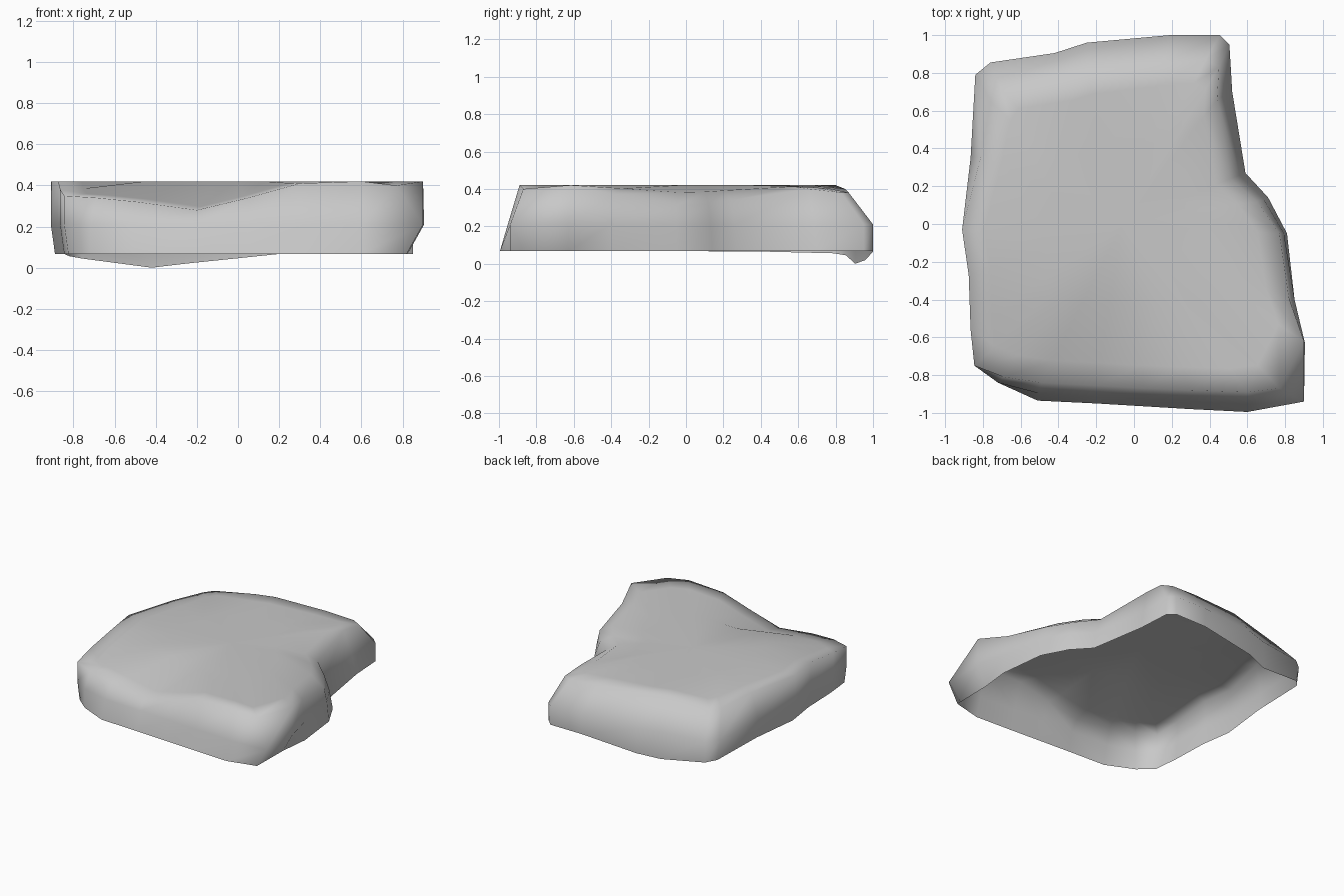
import bpy
import bmesh
import math
from mathutils import Vector

cube = bpy.data.objects.get("Cube")
if cube:
    bpy.data.objects.remove(cube, do_unlink=True)

TOP = 0.42
CENTRE = Vector((-0.06, 0.0))

# Slab outline, anticlockwise: widest point of the wall, then upper edge
OUTLINE = [
    ((0.9, -0.94), (0.77, -0.87, 0.4)),
    ((0.905, -0.63), (0.9, -0.62, TOP)),
    ((0.85, -0.4), (0.82, -0.39, 0.37)),
    ((0.81, -0.05), (0.77, -0.05, 0.31)),
    ((0.71, 0.14), (0.65, 0.12, 0.32)),
    ((0.59, 0.27), (0.51, 0.24, 0.34)),
    ((0.52, 0.7), (0.44, 0.66, 0.4)),
    ((0.505, 0.95), (0.45, 0.83, 0.38)),
    ((0.455, 1.0), (0.38, 0.87, 0.38)),
    ((0.19, 1.0), (0.16, 0.85, 0.4)),
    ((-0.25, 0.96), (-0.24, 0.8, TOP)),
    ((-0.42, 0.905), (-0.38, 0.76, TOP)),
    ((-0.76, 0.855), (-0.7, 0.71, 0.38)),
    ((-0.84, 0.79), (-0.75, 0.64, 0.38)),
    ((-0.865, 0.35), (-0.81, 0.36, 0.41)),
    ((-0.91, -0.03), (-0.91, -0.03, TOP)),
    ((-0.875, -0.27), (-0.875, -0.27, TOP)),
    ((-0.865, -0.56), (-0.865, -0.56, 0.38)),
    ((-0.845, -0.75), (-0.845, -0.75, 0.35)),
    ((-0.72, -0.84), (-0.69, -0.81, 0.34)),
    ((-0.51, -0.935), (-0.49, -0.84, 0.32)),
    ((-0.2, -0.95), (-0.2, -0.855, 0.28)),
    ((0.05, -0.965), (0.05, -0.87, 0.34)),
    ((0.3, -0.98), (0.3, -0.88, 0.41)),
    ((0.6, -0.995), (0.6, -0.89, TOP)),
]


def rim_height(p):
    """Lower rim, with a sagging tip at the back."""
    d = (p - Vector((-0.43, 0.9))).length_squared
    return 0.067 * (1 - math.exp(-d / 0.1))


def rim_shift(p):
    """The wall is undercut at the front left corner and along the right."""
    if p.x > 0.85 and p.y < -0.6:
        return -0.08
    return 0.02 if p.x < -0.8 else 0.0


def column(wall, upper):
    """Points from the lower rim up the wall and in over the top."""
    p, edge = Vector(wall), Vector(upper)
    rim = Vector((p.x + rim_shift(p), p.y, rim_height(p)))
    front = p.y < -0.9 and p.x < 0.85
    notch = p.x > 0.5 and -0.1 < p.y < 0.8
    middle = p.lerp(edge.to_2d(), 0.4 if front or notch else 0).to_3d()
    middle.z = 0.21
    hub = Vector((CENTRE.x, CENTRE.y, edge.z))
    points = [rim, middle, edge]
    # The front dips as a hollow, elsewhere the top rounds over quickly
    for scale, rise in ((0.86, 0.12 if edge.y < -0.5 else 0.65), (0.5, 1.0)):
        q = hub.lerp(edge, scale)
        q.z += (TOP - edge.z) * rise
        points.append(q)
    return points


# Open-bottomed stone shell
bm = bmesh.new()
columns = [[bm.verts.new(p) for p in column(*pair)] for pair in OUTLINE]
hub = bm.verts.new((CENTRE.x, CENTRE.y, TOP))
for i, b in enumerate(columns):
    a = columns[i - 1]
    for j in range(len(a) - 1):
        bm.faces.new((a[j], b[j], b[j + 1], a[j + 1]))
    bm.faces.new((a[-1], b[-1], hub))
for face in bm.faces:
    face.smooth = True

mesh = bpy.data.meshes.new("stone_slab")
bm.to_mesh(mesh)
bm.free()
slab = bpy.data.objects.new("stone_slab", mesh)
bpy.context.collection.objects.link(slab)

# Stone grey
grey = bpy.data.materials.new("stone_grey")
grey.use_nodes = True
colour = (0.58, 0.58, 0.58, 1.0)
grey.diffuse_color = colour
grey.node_tree.nodes["Principled BSDF"].inputs["Base Color"].default_value = colour
mesh.materials.append(grey)
